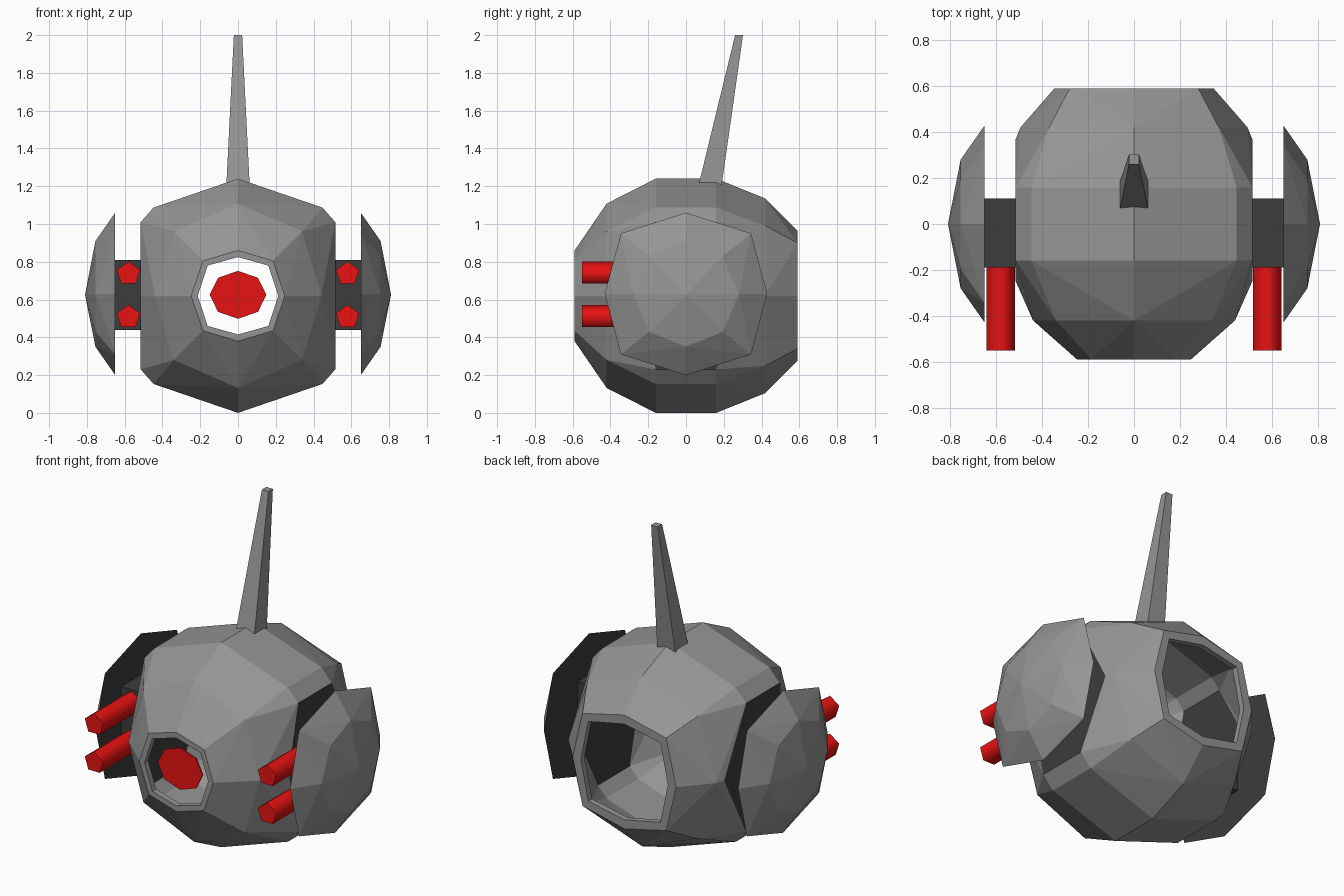
import bpy, bmesh, math
from mathutils import Matrix, Vector

if "Cube" in bpy.data.objects:
    bpy.data.objects.remove(bpy.data.objects["Cube"], do_unlink=True)

CZ = 0.62  # height of the body centre


def material(name, color):
    m = bpy.data.materials.new(name)
    m.use_nodes = True
    m.diffuse_color = (*color, 1)
    m.node_tree.nodes["Principled BSDF"].inputs["Base Color"].default_value = (*color, 1)
    return m


GREY = material("hull grey", (0.3, 0.3, 0.3))
DARK = material("dark grey", (0.045, 0.045, 0.045))
RED = material("red", (0.8, 0.006, 0.006))


def make_object(name, bm, *mats):
    mesh = bpy.data.meshes.new(name)
    bm.to_mesh(mesh)
    bm.free()
    for m in mats:
        mesh.materials.append(m)
    ob = bpy.data.objects.new(name, mesh)
    bpy.context.scene.collection.objects.link(ob)
    return ob


def octagon(a, b, du, dv):
    """Eight (u, v) points: a, b on the axes and (du, dv) on the diagonals."""
    return [(a, 0), (du, dv), (0, b), (-du, dv), (-a, 0), (-du, -dv), (0, -b), (du, -dv)]


def hull(points, dark_rule=None):
    """Convex faceted solid; faces matching dark_rule get the second material."""
    bm = bmesh.new()
    for p in points:
        bm.verts.new(p)
    bmesh.ops.convex_hull(bm, input=bm.verts)
    bmesh.ops.recalc_face_normals(bm, faces=bm.faces)
    bmesh.ops.dissolve_limit(bm, angle_limit=math.radians(1.5), verts=bm.verts, edges=bm.edges)
    bm.normal_update()
    for f in bm.faces:
        if dark_rule and dark_rule(f.normal):
            f.material_index = 1
    return bm


# Body: faceted shell with flat dark sides, open at front and back
pts = []
for y, a, b, d in ((-0.59, 0.248, 0.24, 0.185), (-0.42, 0.44, 0.488, 0.34),
                   (0.42, 0.495, 0.515, 0.37), (0.59, 0.347, 0.345, 0.28)):
    pts += [(u, y, CZ + v) for u, v in octagon(a, b, d, d)]
for y in (-0.16, 0.16):
    pts += [(0, y, CZ + s * 0.62) for s in (1, -1)]
    for sx in (1, -1):
        for sz in (1, -1):
            pts += [(sx * 0.447, y, CZ + sz * 0.467), (sx * 0.515, y, CZ + sz * 0.39)]
for sx in (1, -1):
    pts += [(sx * 0.515, y, CZ) for y in (-0.25, 0.37)]
bm = hull(pts, lambda n: abs(n.x) > 0.995)
for sign, rim in ((-1, 0.035), (1, 0.055)):
    ends = [f for f in bm.faces if f.normal.y * sign > 0.99]
    bmesh.ops.inset_individual(bm, faces=ends, thickness=rim)
    bmesh.ops.delete(bm, geom=ends, context="FACES")
body = make_object("body_shell", bm, GREY, DARK)
shell = body.modifiers.new("Wall", "SOLIDIFY")
shell.thickness = 0.035
shell.offset = -1

# Lens set inside the front opening
bm = bmesh.new()
bmesh.ops.create_cone(bm, cap_ends=True, segments=8, radius1=1, radius2=1, depth=0.008,
                      matrix=Matrix.Rotation(math.pi / 2, 4, "X"))
bmesh.ops.scale(bm, vec=(0.15, 1, 0.127), verts=bm.verts)
bmesh.ops.translate(bm, vec=(0, -0.55, CZ + 0.005), verts=bm.verts)
make_object("front_lens", bm, RED)

# Antenna: tapered, leaning back
pts = [(s * 0.062, y, z) for s in (1, -1) for y, z in ((0.065, 1.2), (0.185, 1.18))]
pts += [(s * 0.022, y, 2.0) for s in (1, -1) for y in (0.26, 0.302)]
make_object("antenna", hull(pts), GREY)

# Side pods, their connectors and the gun barrels
for side, s in (("left", 1), ("right", -1)):
    pts = [(s * 0.81, 0, CZ + 0.005)]
    for x, a, du, dv in ((0.65, 0.43, 0.345, 0.32), (0.755, 0.28, 0.195, 0.2)):
        pts += [(s * x, u, CZ + 0.01 + v) for u, v in octagon(a, a, du, dv)]
    make_object(side + "_pod", hull(pts, lambda n: n.x * s < -0.95), GREY, DARK)

    box = [(s * x, y, z) for x in (0.51, 0.655) for y in (-0.19, 0.11) for z in (0.44, 0.81)]
    make_object(side + "_connector", hull(box), DARK)

    for level, z in (("upper", 0.737), ("lower", 0.507)):
        bm = bmesh.new()
        bmesh.ops.create_cone(bm, cap_ends=True, segments=5, radius1=0.065, radius2=0.065, depth=0.37)
        # Turn the pentagon so that one corner points up
        low = Vector((0, 1, 0))
        first = max((v.co.xy.to_3d() for v in bm.verts), key=lambda c: c.y)
        turn = first.rotation_difference(low).to_matrix().to_4x4()
        place = Matrix.Translation((s * 0.58, -0.365, z)) @ Matrix.Rotation(math.pi / 2, 4, "X")
        bmesh.ops.transform(bm, matrix=place @ turn, verts=bm.verts)
        barrel = make_object(f"{side}_{level}_barrel", bm, RED)
        bpy.ops.object.select_all(action="DESELECT")
        barrel.select_set(True)
        bpy.context.view_layer.objects.active = barrel
        bpy.ops.object.shade_smooth_by_angle(angle=math.radians(80))
